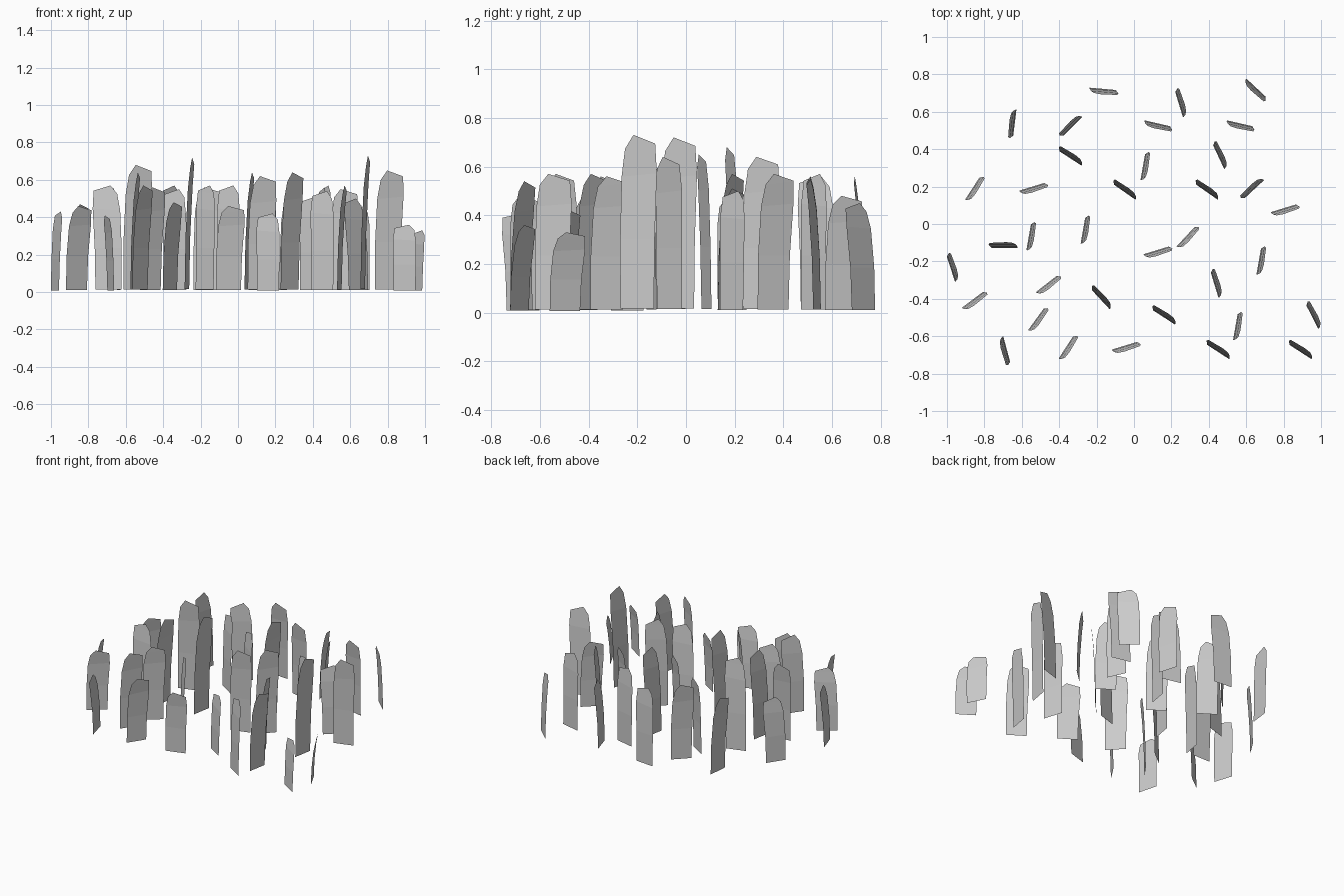
import bpy, bmesh
from math import radians
from mathutils import Matrix

# blade outline: left u, right u, left height, right height, lean
ROWS = [(-0.078, 0.062, 0.0, 0.0, 0.012),
        (-0.078, 0.066, 0.4, 0.4, 0.007),
        (-0.070, 0.077, 0.76, 0.78, -0.004),
        (-0.054, 0.072, 0.92, 0.95, -0.014)]
PEAK = (-0.018, -0.018, 1.0)

# x, y, facing angle, height of each blade
BACK = [(-.16, .71, -5, .56), (-.65, .535, 263, .56), (-.34, .525, 225, .57),
        (.25, .65, 107, .48), (.65, .715, -43, .45), (.13, .525, -13, .56),
        (.57, .525, -13, .55), (.46, .37, 115, .57), (.06, .31, 80, .64),
        (-.34, .365, 147, .55)]
MIDDLE = [(-.85, .19, 57, .47), (-.535, .19, 17, .68), (-.05, .185, 145, .57),
          (.39, .185, 145, .51), (.63, .19, 223, .50), (.81, .075, 17, .65),
          (-.70, -.115, 180, .57), (-.55, -.065, 80, .64), (-.26, -.03, 80, .72),
          (.13, -.15, 17, .62), (.29, -.07, 47, .64), (.68, -.195, 80, .73),
          (-.97, -.23, 108, .43)]
FRONT = [(-.85, -.41, 37, .46), (-.455, -.325, 38, .56), (-.51, -.51, 54, .57),
         (-.175, -.39, 133, .57), (.16, -.485, 147, .42), (.44, -.315, 107, .56),
         (-.35, -.66, 57, .48), (-.69, -.68, -75, .41), (-.04, -.66, 17, .46),
         (.45, -.67, 147, .54), (.555, -.545, 80, .57), (.96, -.485, 117, .33),
         (.89, -.67, 147, .36)]


def add_blade(bm, x, y, angle, height):
    """One thin leaning blade with a pointed, off-centre tip."""
    base = 0.022 * height
    rise = height - base
    m = Matrix.Translation((x, y, base)) @ Matrix.Rotation(radians(angle), 4, 'Z')
    pairs = []
    for left, right, zl, zr, lean in ROWS:
        pairs.append((bm.verts.new(m @ Matrix.Translation((left, lean, zl * rise)).translation),
                      bm.verts.new(m @ Matrix.Translation((right, lean, zr * rise)).translation)))
    for (a, b), (c, d) in zip(pairs, pairs[1:]):
        bm.faces.new((a, b, d, c))
    u, v, z = PEAK
    tip = bm.verts.new(m @ Matrix.Translation((u, v, z * rise)).translation)
    bm.faces.new((*pairs[-1], tip))


# three bands of blades
for name, blades in (("back_blades", BACK), ("middle_blades", MIDDLE), ("front_blades", FRONT)):
    bm = bmesh.new()
    for blade in blades:
        add_blade(bm, *blade)
    mesh = bpy.data.meshes.new(name)
    bm.to_mesh(mesh)
    bm.free()
    bpy.context.collection.objects.link(bpy.data.objects.new(name, mesh))
